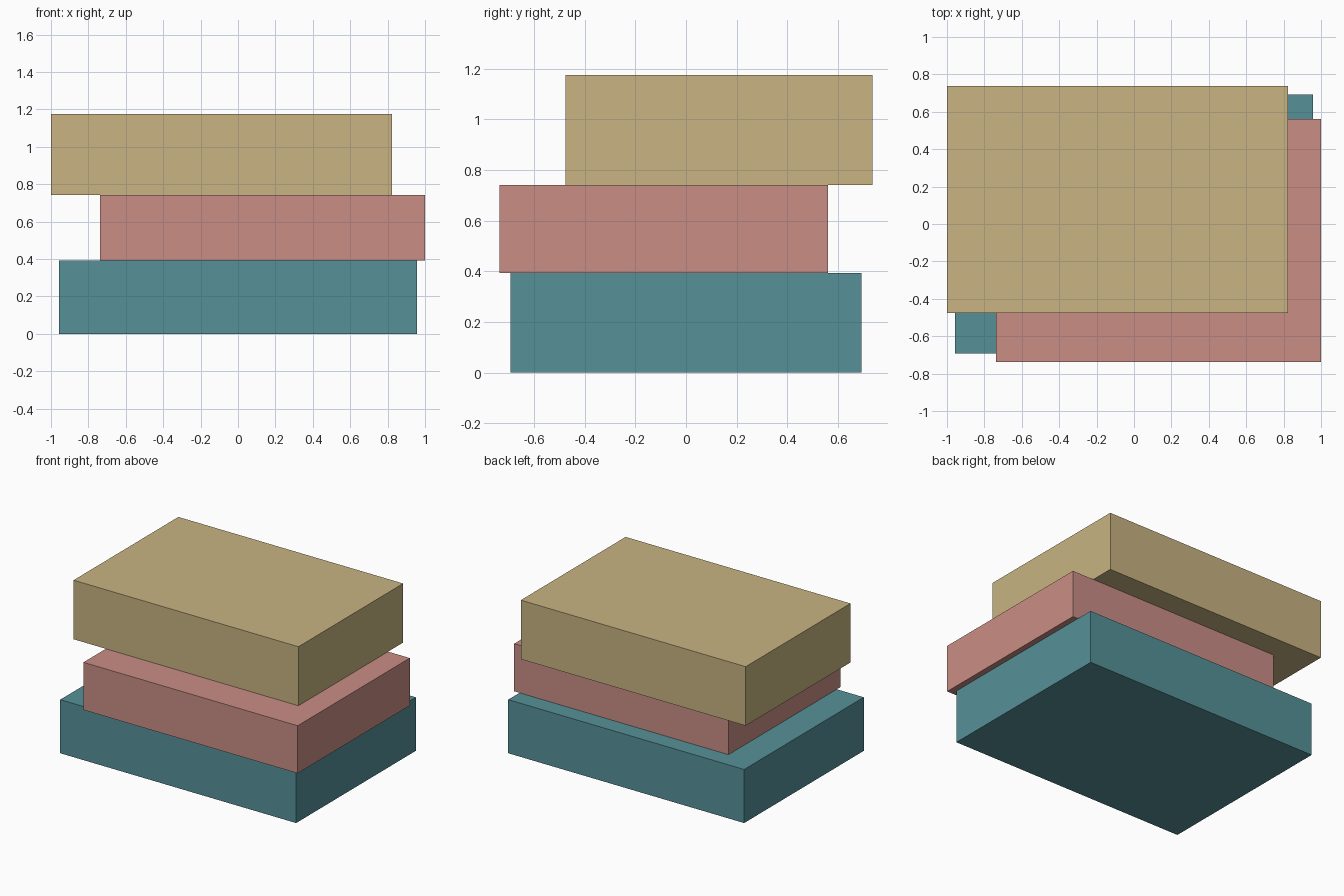
import bpy
from mathutils import Vector

default = bpy.data.objects.get("Cube")
if default:
    bpy.data.objects.remove(default, do_unlink=True)


def make_material(name, rgb):
    mat = bpy.data.materials.new(name)
    mat.use_nodes = True
    colour = (*rgb, 1.0)
    mat.diffuse_color = colour
    mat.node_tree.nodes["Principled BSDF"].inputs["Base Color"].default_value = colour
    return mat


def make_block(name, low, high, mat):
    """Sharp-edged box spanning two opposite corners."""
    low, high = Vector(low), Vector(high)
    bpy.ops.mesh.primitive_cube_add(size=1, location=(low + high) / 2)
    block = bpy.context.object
    block.name = name
    block.scale = high - low
    bpy.ops.object.transform_apply(location=False, rotation=False, scale=True)
    block.data.materials.append(mat)
    return block


teal = make_material("teal", (0.093, 0.283, 0.314))
pink = make_material("dusty pink", (0.584, 0.270, 0.235))
sand = make_material("sand", (0.578, 0.456, 0.223))

# Three stacked, offset slabs
make_block("bottom_slab", (-0.957, -0.693, 0), (0.957, 0.693, 0.393), teal)
make_block("middle_slab", (-0.738, -0.737, 0.393), (1, 0.562, 0.742), pink)
make_block("top_slab", (-1, -0.477, 0.742), (0.824, 0.737, 1.175), sand)
